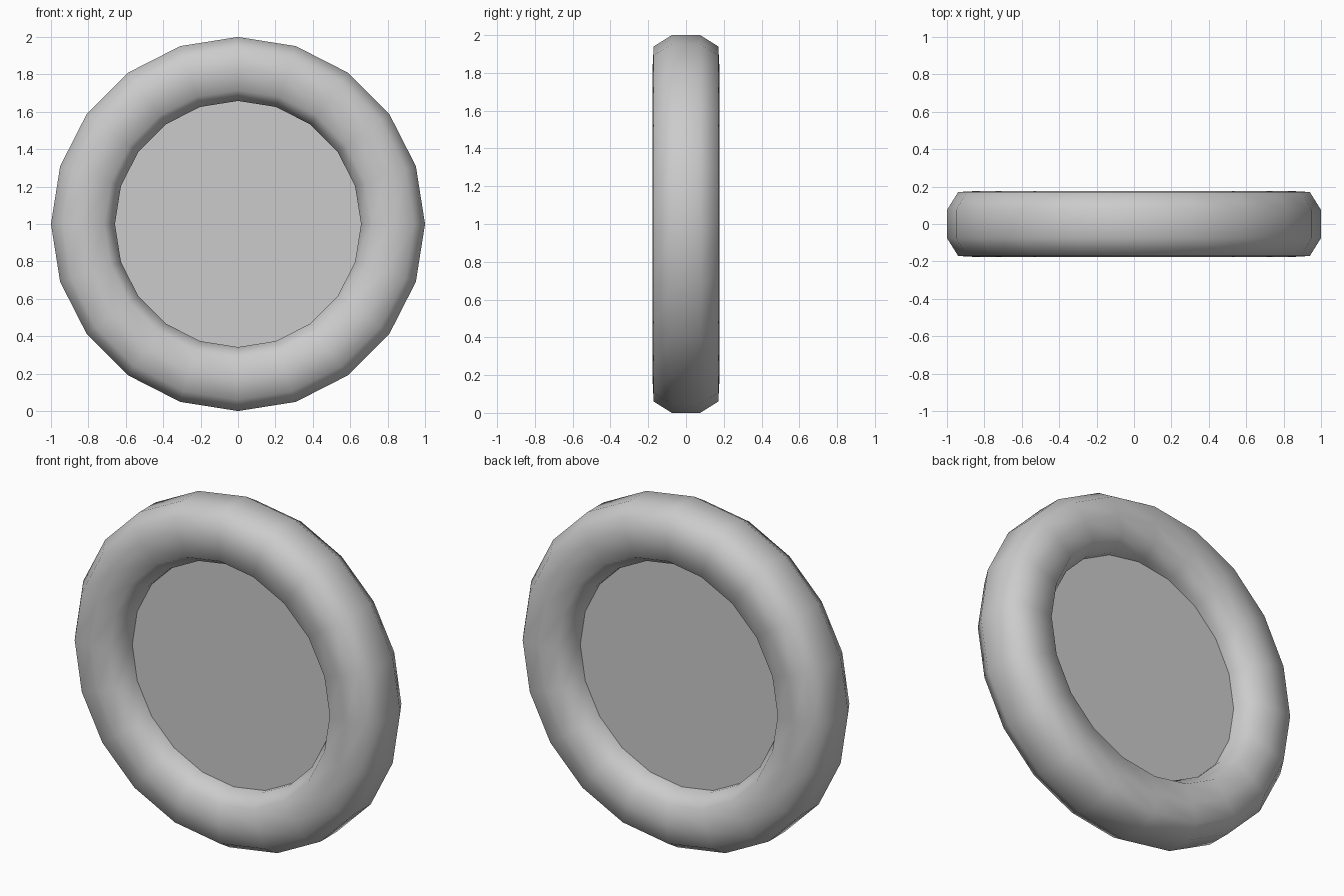
import bpy, bmesh, math

if "Cube" in bpy.data.objects:
    bpy.data.objects.remove(bpy.data.objects["Cube"], do_unlink=True)

SIDES = 20

grey = bpy.data.materials.new("light grey")
grey.use_nodes = True
grey.diffuse_color = (0.6, 0.6, 0.6, 1)
grey.node_tree.nodes["Principled BSDF"].inputs["Base Color"].default_value = (0.6, 0.6, 0.6, 1)


def lathe(name, profile, closed):
    """Spin (radius, y) points about the y axis; an open profile gets capped ends."""
    bm = bmesh.new()
    rings = []
    for i in range(SIDES):
        a = 2 * math.pi * i / SIDES
        rings.append([bm.verts.new((r * math.cos(a), y, 1 + r * math.sin(a))) for r, y in profile])
    n = len(profile)
    for i in range(SIDES):
        here, after = rings[i], rings[(i + 1) % SIDES]
        for j in range(n if closed else n - 1):
            k = (j + 1) % n
            bm.faces.new((here[j], after[j], after[k], here[k]))
    if not closed:
        bm.faces.new([ring[0] for ring in rings])
        bm.faces.new([ring[-1] for ring in rings])
    bmesh.ops.recalc_face_normals(bm, faces=bm.faces)
    mesh = bpy.data.meshes.new(name)
    bm.to_mesh(mesh)
    bm.free()
    mesh.materials.append(grey)
    obj = bpy.data.objects.new(name, mesh)
    bpy.context.collection.objects.link(obj)
    return obj


# Rounded outer ring, its section mirrored front to back
half = [(1.0, 0.075), (0.94, 0.171), (0.83, 0.177), (0.715, 0.171), (0.658, 0.075)]
section = half + [(r, -y) for r, y in reversed(half)]
ring = lathe("outer_ring", section, True)
ring.data.polygons.foreach_set("use_smooth", [True] * len(ring.data.polygons))

# Flat disc filling the opening, its rim sunk into the ring
lathe("centre_disc", [(0.67, -0.04), (0.67, 0.04)], False)
